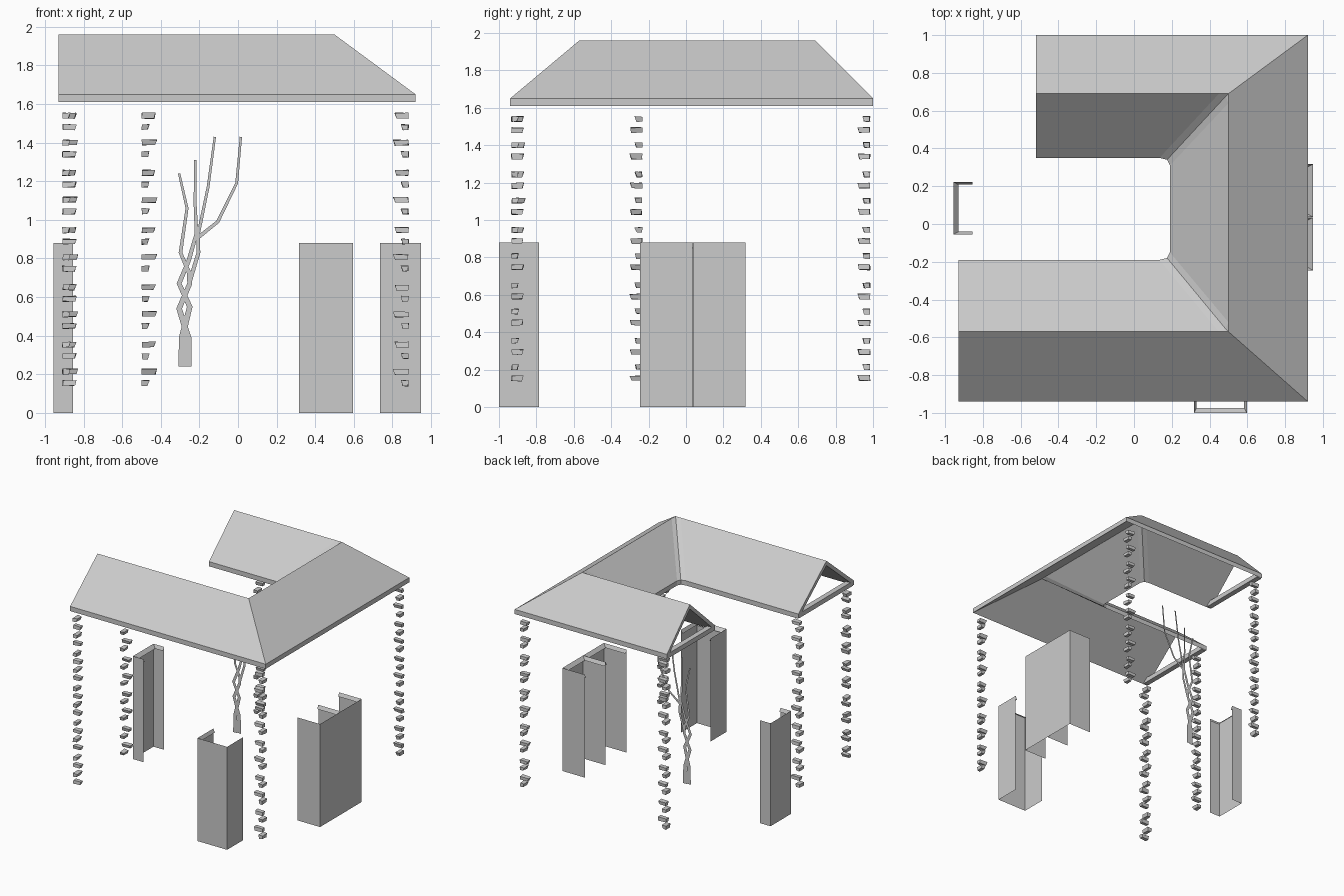
import bpy, bmesh, random
from mathutils import Vector

if "Cube" in bpy.data.objects:
    bpy.data.objects.remove(bpy.data.objects["Cube"])

random.seed(4)


def make(name, verts, faces):
    me = bpy.data.meshes.new(name)
    me.from_pydata(verts, [], faces)
    me.update()
    ob = bpy.data.objects.new(name, me)
    bpy.context.collection.objects.link(ob)
    return ob


BOX = [(0, 3, 2, 1), (4, 5, 6, 7), (0, 1, 5, 4), (1, 2, 6, 5), (2, 3, 7, 6), (3, 0, 4, 7)]


def box_verts(x0, x1, y0, y1, z0, z1):
    return [(x, y, z) for z in (z0, z1) for x, y in ((x0, y0), (x1, y0), (x1, y1), (x0, y1))]


# U-shaped gable roof: top sheet first, then a vertical thickness
EAVE, RIDGE, THICK = 1.65, 1.96, 0.04
outer = [(-.93, -.94), (.92, -.94), (.92, 1.0), (-.52, 1.0)]
ridge = [(-.93, -.57), (.45, -.57), (.485, -.555), (.50, -.52),
         (.50, .64), (.485, .675), (.45, .69), (-.52, .69)]
inner = [(-.93, -.19), (.135, -.19), (.175, -.18), (.19, -.15),
         (.19, .31), (.175, .34), (.135, .35), (-.52, .35)]
bm = bmesh.new()
o = [bm.verts.new((x, y, EAVE)) for x, y in outer]
r = [bm.verts.new((x, y, RIDGE - (.012 if i in (2, 5) else 0))) for i, (x, y) in enumerate(ridge)]
n = [bm.verts.new((x, y, EAVE)) for x, y in inner]
c1 = bm.verts.new((.50, -.57, RIDGE))
c2 = bm.verts.new((.50, .69, RIDGE))
for f in ([o[0], o[1], c1, r[1], r[0]], [o[1], o[2], c2, r[4], r[3], c1],
          [o[2], o[3], r[7], r[6], c2], [r[1], c1, r[2]], [c1, r[3], r[2]],
          [r[4], c2, r[5]], [c2, r[6], r[5]]):
    bm.faces.new(f)
for i in range(7):
    bm.faces.new((r[i], r[i + 1], n[i + 1], n[i]))
ext = bmesh.ops.extrude_face_region(bm, geom=bm.faces[:], use_keep_orig=True)
bmesh.ops.translate(bm, vec=(0, 0, -THICK),
                    verts=[v for v in ext["geom"] if isinstance(v, bmesh.types.BMVert)])
bmesh.ops.recalc_face_normals(bm, faces=bm.faces[:])
me = bpy.data.meshes.new("roof")
bm.to_mesh(me)
bm.free()
bpy.context.collection.objects.link(bpy.data.objects.new("roof", me))

# Tie beams across the two open gables
make("front_gable_beam", box_verts(-.93, -.885, -.93, -.20, 1.61, 1.65), BOX)
make("back_gable_beam", box_verts(-.52, -.475, .36, .99, 1.61, 1.65), BOX)


# Corner stones: groups of four, alternating long in x and long in y
def quoins(name, cx, cy, sx, sy, phase=0):
    verts, faces = [], []
    for g in range(5):
        for k, dz in enumerate((0, .06, .14, .20)):
            z = 1.54 - g * .2965 - dz
            big = .008 if k == 2 else 0
            lx, ly = (.07 + big, .038) if (k + phase) % 2 == 0 else (.038, .064 + big)
            base = len(verts)
            for zz, trim in ((z - .014, .008), (z + .014, 0)):
                for u, v in ((0, 0), (lx - trim, 0), (lx - trim, ly - trim), (0, ly - trim)):
                    j = [random.uniform(-.003, .003) for _ in range(3)]
                    verts.append((cx + sx * (u + j[0]), cy + sy * (v + j[1]), zz + j[2]))
            for f in BOX:
                f = [base + i for i in f]
                faces.append(f if sx * sy > 0 else f[::-1])
    make(name, verts, faces)


quoins("front_left_corner_stones", -.908, -.932, 1, 1, 1)
quoins("front_wing_inner_corner_stones", -.908, -.235, 1, -1)
quoins("front_right_corner_stones", .883, -.932, -1, 1)
quoins("back_right_corner_stones", .883, .983, -1, -1)
quoins("back_left_corner_stones", -.498, .983, 1, -1)


# Open sheet bays: a front plate with two side returns and a sloping top lip
def bay(name, origin, along, inward, width, depth):
    a, d = Vector(along), Vector(inward)
    p = Vector(origin)
    path = [p + d * depth, p, p + a * width, p + a * width + d * depth]
    lip = [p + d * depth + a * .014, p + d * .026 + a * .014,
           p + a * (width - .014) + d * .026, p + a * (width - .014) + d * depth]
    verts = [(q.x, q.y, z) for z in (0, .88) for q in path] + [(q.x, q.y, .85) for q in lip]
    faces = [(i + k, i + k + 1, i + k + 5, i + k + 4) for k in (0, 4) for i in range(3)]
    make(name, verts, faces)


bay("left_bay", (-.955, .222), (0, -1), (1, 0), .277, .10)
bay("front_bay", (.317, -1.0), (1, 0), (0, 1), .28, .215)
bay("right_bay_front", (.948, -.245), (0, 1), (-1, 0), .28, .213)
bay("right_bay_back", (.948, .037), (0, 1), (-1, 0), .28, .213)


# Climbing plant: flat tapering ribbons on the back wing's inner wall
def ribbon(name, pts, w0, w1, y):
    verts, m = [], len(pts)
    P = [Vector(p) for p in pts]
    for i, p in enumerate(P):
        t = (P[min(i + 1, m - 1)] - P[max(i - 1, 0)]).normalized()
        w = (w0 + (w1 - w0) * i / (m - 1)) / 2
        s = Vector((t.y, -t.x)) * w
        for q in (p - s, p + s):
            verts.append((q.x, y, q.y))
    make(name, verts, [(2 * i, 2 * i + 1, 2 * i + 3, 2 * i + 2) for i in range(m - 1)])


ribbon("vine_stem_left", [(-.29, .24), (-.29, .39), (-.25, .55), (-.305, .67), (-.255, .79),
                          (-.215, .93), (-.222, 1.08), (-.222, 1.31)], .036, .012, .375)
ribbon("vine_stem_right", [(-.258, .24), (-.258, .39), (-.305, .54), (-.25, .67), (-.255, .73),
                           (-.298, .83), (-.264, 1.06), (-.305, 1.24)], .036, .012, .382)
ribbon("vine_branch_middle", [(-.25, .68), (-.205, .83), (-.205, .93), (-.155, 1.17),
                              (-.12, 1.43)], .022, .012, .378)
ribbon("vine_branch_right", [(-.205, .91), (-.105, .99), (-.007, 1.19), (.015, 1.43)],
       .02, .012, .379)
